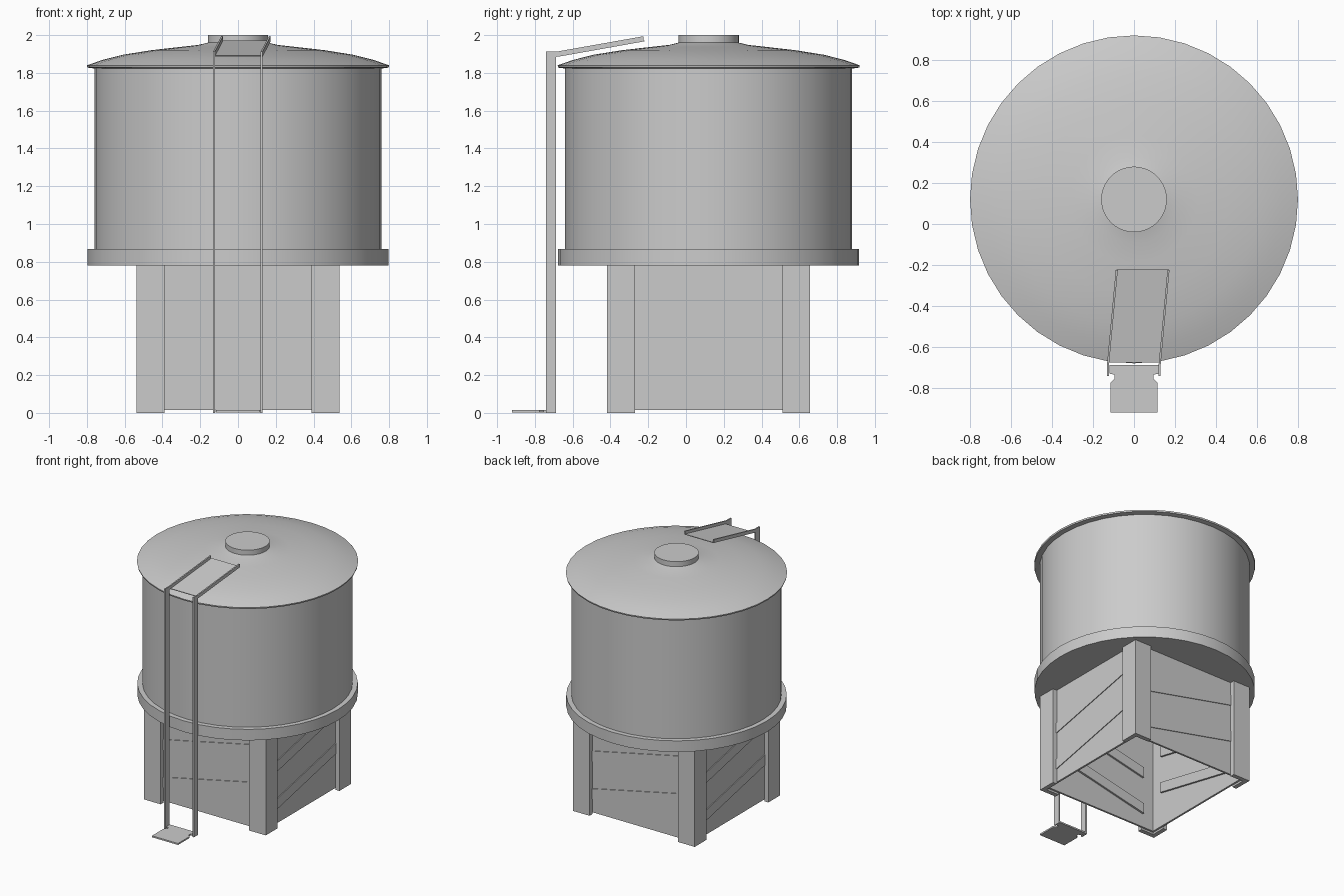
import bpy, math
from mathutils import Vector, Matrix

if "Cube" in bpy.data.objects:
    bpy.data.objects.remove(bpy.data.objects["Cube"])

CY = 0.12    # tower axis in y
SEG = 40


def make(name, verts, faces, smooth=False):
    me = bpy.data.meshes.new(name)
    me.from_pydata(verts, [], faces)
    me.update()
    ob = bpy.data.objects.new(name, me)
    bpy.context.collection.objects.link(ob)
    if smooth:
        bpy.ops.object.select_all(action='DESELECT')
        ob.select_set(True)
        bpy.context.view_layer.objects.active = ob
        bpy.ops.object.shade_smooth_by_angle(angle=math.radians(25))
    return ob


def lathe(name, profile):
    """Revolve (radius, z) points, bottom to top, capping both ends."""
    verts, faces = [], []
    for r, z in profile:
        for i in range(SEG):
            a = 2 * math.pi * i / SEG
            verts.append((r * math.sin(a), CY - r * math.cos(a), z))
    for k in range(len(profile) - 1):
        for i in range(SEG):
            j = (i + 1) % SEG
            faces.append((k * SEG + i, k * SEG + j, (k + 1) * SEG + j, (k + 1) * SEG + i))
    faces.append(tuple(reversed(range(SEG))))
    top = (len(profile) - 1) * SEG
    faces.append(tuple(range(top, top + SEG)))
    return make(name, verts, faces, smooth=True)


def extrude(name, outline, offset, turn=0):
    """Solid from a planar outline (normal along offset), turned about the tower axis."""
    n = len(outline)
    off = Vector(offset)
    verts = [Vector(p) for p in outline] + [Vector(p) + off for p in outline]
    pivot = Vector((0, CY, 0))
    rot = Matrix.Rotation(turn, 3, 'Z')
    if turn:
        verts = [rot @ (v - pivot) + pivot for v in verts]
    faces = [tuple(reversed(range(n))), tuple(range(n, 2 * n))]
    faces += [(i, (i + 1) % n, n + (i + 1) % n, n + i) for i in range(n)]
    return make(name, verts, faces)


# Tank: base ring, drum, domed roof with cap
lathe("base_ring", [(0.797, 0.78), (0.797, 0.868)])
lathe("tank_drum", [(0.76, 0.86), (0.76, 1.83)])
lathe("roof", [(0.76, 1.823), (0.797, 1.828), (0.80, 1.84), (0.72, 1.868), (0.61, 1.896),
               (0.46, 1.92), (0.31, 1.937), (0.21, 1.948), (0.16, 1.96), (0.16, 2.0)])

# Hollow base: angle legs, recessed wall panels and slanted battens, repeated on 4 sides
H, T, W = 0.537, 0.035, 0.147
F = CY - H    # front plane of the legs
for k in range(4):
    turn = k * math.pi / 2
    leg = [(-H, F), (-H + W, F), (-H + W, F + T), (-H + T, F + T), (-H + T, F + W), (-H, F + W)]
    extrude(f"leg_{k + 1}", [(x, y, 0.0) for x, y in leg], (0, 0, 0.785), turn)
    p = H - T
    y0 = F + T
    extrude(f"wall_panel_{k + 1}",
            [(-p, y0 + 0.015, 0.015), (-p, y0 + 0.015, 0.785), (p, y0 + 0.015, 0.785), (p, y0 + 0.015, 0.015)],
            (0, -0.015, 0), turn).data.flip_normals()
    for m, z in enumerate((0.205, 0.505)):
        b = H - W
        bar = [(-b, z - 0.083), (-b, z), (b, z + 0.168), (b, z + 0.085)]
        extrude(f"batten_{k + 1}_{m + 1}", [(x, y0 + 0.03, zz) for x, zz in bar],
                (0, -0.036, 0), turn).data.flip_normals()
        
# Ladder: two upright rails and two leaning top rails
for side, x in (("left", -0.132), ("right", 0.12)):
    extrude(f"ladder_rail_{side}",
            [(x, -0.742, 0), (x, -0.688, 0), (x, -0.688, 1.912), (x, -0.742, 1.912)], (0.01, 0, 0))
    skew = 0.043
    top = [(x, -0.688, 1.885), (x + skew, -0.225, 1.967), (x + skew, -0.225, 1.994), (x, -0.688, 1.912)]
    extrude(f"top_rail_{side}", top, (0.01, 0, 0))

# Sloped walkway between the top rails
extrude("walkway", [(-0.126, -0.675, 1.886), (0.126, -0.675, 1.886), (0.168, -0.22, 1.967), (-0.084, -0.22, 1.967)],
        (0, 0, 0.005))

# Notched foot plate
half = [(0.115, -0.92), (0.115, -0.775), (0.095, -0.755), (0.095, -0.735), (0.12, -0.73), (0.12, -0.688)]
plate = half + [(-x, y) for x, y in reversed(half)]
extrude("foot_plate", [(x, y, 0.003) for x, y in plate], (0, 0, 0.012))
